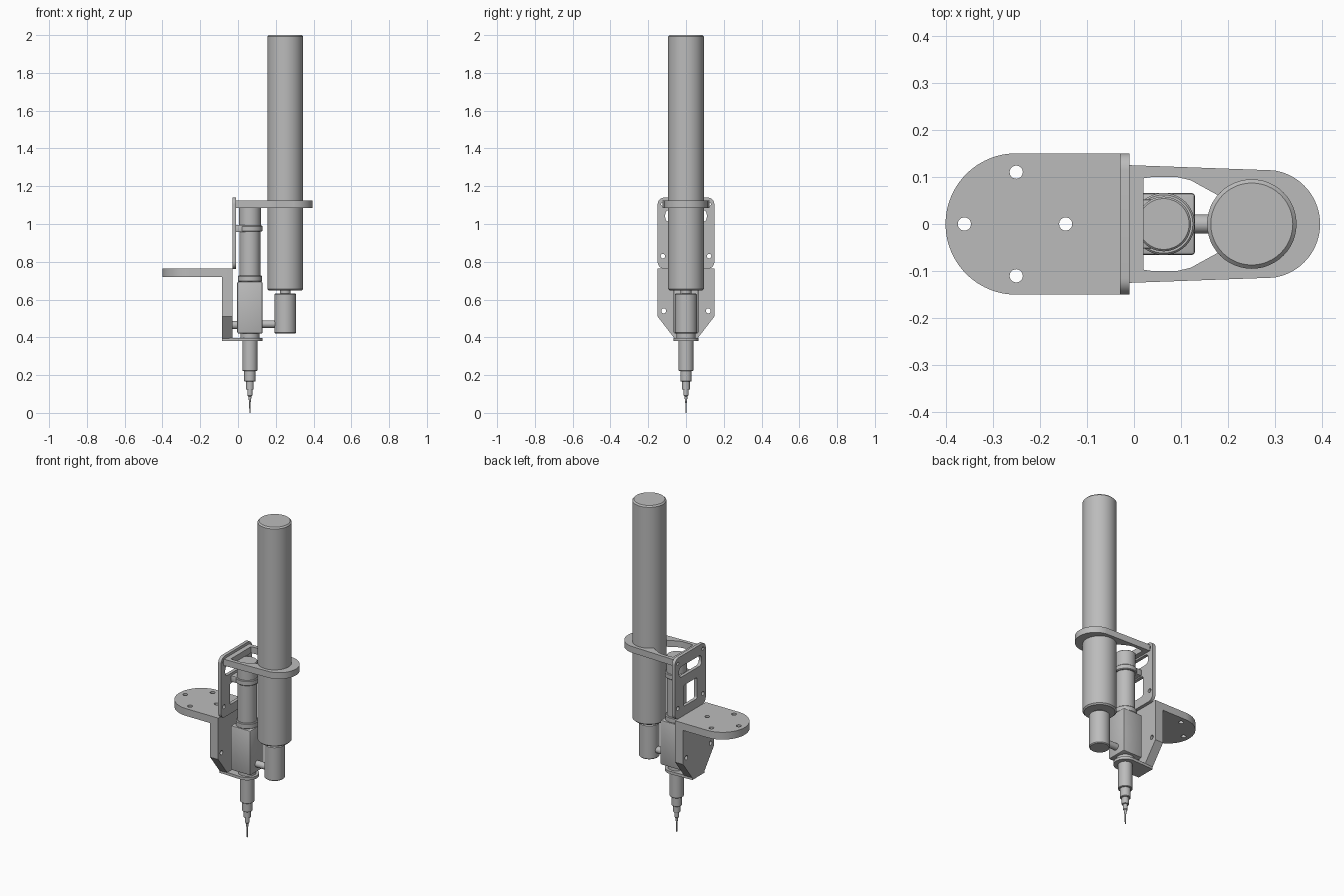
import bpy, bmesh
from math import sin, cos, pi, radians
from mathutils import Matrix, Vector

if "Cube" in bpy.data.objects:
    bpy.data.objects.remove(bpy.data.objects["Cube"], do_unlink=True)

grey = bpy.data.materials.new("machined grey")
grey.use_nodes = True
GREY = (0.5, 0.5, 0.5, 1)
grey.diffuse_color = GREY
grey.node_tree.nodes["Principled BSDF"].inputs["Base Color"].default_value = GREY


def finish(obj, smooth=True):
    """Give the part its colour and shading."""
    obj.data.materials.clear()
    obj.data.materials.append(grey)
    bpy.ops.object.select_all(action='DESELECT')
    obj.select_set(True)
    bpy.context.view_layer.objects.active = obj
    if smooth:
        bpy.ops.object.shade_smooth_by_angle(angle=radians(30))
    return obj


def add_mesh(name, bm):
    mesh = bpy.data.meshes.new(name)
    bmesh.ops.recalc_face_normals(bm, faces=bm.faces)
    bm.to_mesh(mesh)
    bm.free()
    obj = bpy.data.objects.new(name, mesh)
    bpy.context.collection.objects.link(obj)
    return finish(obj)


def lathe(name, profile, x, steps=48):
    """Turn (radius, height) points about a vertical axis at x."""
    bm = bmesh.new()
    verts = [bm.verts.new((r, 0, z)) for r, z in profile]
    edges = [bm.edges.new(pair) for pair in zip(verts, verts[1:])]
    bmesh.ops.spin(bm, geom=verts + edges, cent=(0, 0, 0), axis=(0, 0, 1),
                   angle=2 * pi, steps=steps)
    bmesh.ops.remove_doubles(bm, verts=bm.verts, dist=0.0002)
    bmesh.ops.translate(bm, verts=bm.verts, vec=(x, 0, 0))
    return add_mesh(name, bm)


def rod(name, x, r, z0, z1, c=0.004):
    """Upright cylinder with chamfered rims."""
    return lathe(name, [(0, z0), (r - c, z0), (r, z0 + c), (r, z1 - c), (r - c, z1), (0, z1)], x)


def cross_rod(name, x0, x1, z, r):
    """Cylinder lying along x."""
    bm = bmesh.new()
    matrix = Matrix.Translation(((x0 + x1) / 2, 0, z)) @ Matrix.Rotation(pi / 2, 4, 'Y')
    bmesh.ops.create_cone(bm, cap_ends=True, segments=32, radius1=r, radius2=r,
                          depth=x1 - x0, matrix=matrix)
    return add_mesh(name, bm)


def box(name, lo, hi, bevel=0.004):
    lo, hi = Vector(lo), Vector(hi)
    bm = bmesh.new()
    bmesh.ops.create_cube(bm, size=1)
    for v in bm.verts:
        v.co = (lo + hi) / 2 + v.co * (hi - lo)
    bmesh.ops.bevel(bm, geom=bm.edges[:], offset=bevel, segments=2, affect='EDGES', profile=0.5)
    return add_mesh(name, bm)


def arc(cx, cy, r, start, end, n=24):
    return [(cx + r * cos(radians(start + (end - start) * i / n)),
             cy + r * sin(radians(start + (end - start) * i / n))) for i in range(n + 1)]


def circle(cx, cy, r):
    return arc(cx, cy, r, 0, 360)[:-1]


def rounded(x0, x1, y0, y1, r):
    corners = [(x1 - r, y1 - r), (x0 + r, y1 - r), (x0 + r, y0 + r), (x1 - r, y0 + r)]
    return [p for i, (cx, cy) in enumerate(corners) for p in arc(cx, cy, r, 90 * i, 90 * i + 90, 6)]


def mirrored(half):
    """Close an outline that is symmetric about its first axis."""
    return half + [(x, -y) for x, y in reversed(half)]


def plate(name, loops, lo, hi, upright=False):
    """Extrude an outline with holes along z, or along x when upright."""
    curve = bpy.data.curves.new(name, 'CURVE')
    curve.dimensions = '2D'
    curve.fill_mode = 'BOTH'
    curve.extrude = (hi - lo) / 2
    for loop in loops:
        spline = curve.splines.new('POLY')
        spline.points.add(len(loop) - 1)
        spline.use_cyclic_u = True
        for point, (u, v) in zip(spline.points, loop):
            point.co = (u, v, 0, 1)
    obj = bpy.data.objects.new(name, curve)
    bpy.context.collection.objects.link(obj)
    mid = (lo + hi) / 2
    if upright:
        turn = Matrix(((0, 0, 1, 0), (1, 0, 0, 0), (0, 1, 0, 0), (0, 0, 0, 1)))
        obj.matrix_world = Matrix.Translation((mid, 0, 0)) @ turn
    else:
        obj.matrix_world = Matrix.Translation((0, 0, mid))
    bpy.ops.object.select_all(action='DESELECT')
    obj.select_set(True)
    bpy.context.view_layer.objects.active = obj
    bpy.ops.object.convert(target='MESH')
    return finish(bpy.context.view_layer.objects.active)


TANK_X, VALVE_X = 0.25, 0.063

# Reservoir and its outlet fitting
rod("reservoir", TANK_X, 0.095, 0.648, 2.0, 0.008)
rod("reservoir_neck", TANK_X, 0.028, 0.62, 0.66, 0.001)
rod("outlet_fitting", TANK_X, 0.058, 0.42, 0.632, 0.005)
cross_rod("feed_pipe", 0.12, 0.2, 0.47, 0.02)

# Dispensing valve
box("valve_body", (-0.004, -0.066, 0.42), (0.13, 0.066, 0.695), 0.008)
cross_rod("mounting_stud", -0.035, 0.005, 0.465, 0.022)
rod("actuator_barrel", VALVE_X, 0.055, 0.69, 0.98)
rod("lower_collar", VALVE_X, 0.064, 0.693, 0.727)
rod("upper_collar", VALVE_X, 0.066, 0.96, 0.992)
rod("actuator_cap", VALVE_X, 0.058, 0.985, 1.088)
box("barrel_clamp", (-0.012, -0.052, 0.957), (0.04, 0.052, 0.995), 0.003)

# Stepped nozzle and needle
lathe("nozzle", [(0, 0.425), (0.05, 0.425), (0.05, 0.394), (0.04, 0.39), (0.04, 0.225),
                 (0.037, 0.222), (0.03, 0.222), (0.03, 0.168), (0.027, 0.165), (0.02, 0.165),
                 (0.02, 0.125), (0.013, 0.123), (0.013, 0.092), (0.009, 0.088),
                 (0.004, 0.055), (0.003, 0), (0, 0)], VALVE_X)

# Horizontal mounting flange with a round end and bolt holes
flange = mirrored([(-0.03, 0.15)] + arc(-0.25, 0, 0.15, 90, 180)[:-1])
bolts = [(-0.25, 0.11), (-0.25, -0.11), (-0.36, 0), (-0.145, 0)]
plate("mounting_flange", [flange] + [circle(x, y, 0.014) for x, y in bolts], 0.72, 0.765)

# Tapered upright bracket below the flange
taper = [(-0.15, 0.722), (-0.15, 0.51), (-0.06, 0.393), (0.06, 0.393), (0.15, 0.51), (0.15, 0.722)]
plate("lower_bracket", [taper] + [circle(s * 0.118, 0.54, 0.013) for s in (-1, 1)],
      -0.085, -0.03, upright=True)

# Foot that holds the nozzle
foot = mirrored([(-0.085, 0.06)] + arc(VALVE_X, 0, 0.066, 90, 0)[:-1])
plate("nozzle_foot", [foot], 0.38, 0.397)

# Upper frame with a slot, a window and bolt holes
plate("upper_frame", [rounded(-0.15, 0.15, 0.763, 1.14, 0.035),
                      rounded(-0.11, 0.11, 1.01, 1.075, 0.025),
                      rounded(-0.065, 0.065, 0.82, 0.95, 0.012)]
      + [circle(s * 0.122, 0.83, 0.012) for s in (-1, 1)]
      + [circle(s * 0.122, 1.105, 0.01) for s in (-1, 1)],
      -0.03, -0.01, upright=True)

# Arm that carries the reservoir
arm = mirrored([(-0.012, 0.125)] + arc(0.28, 0, 0.115, 82, 0)[:-1])
opening = mirrored([(0.02, 0.097), (0.04, 0.1), (0.09, 0.1), (0.12, 0.093), (0.18, 0.06)])
plate("reservoir_arm", [arm, opening], 1.085, 1.124)
